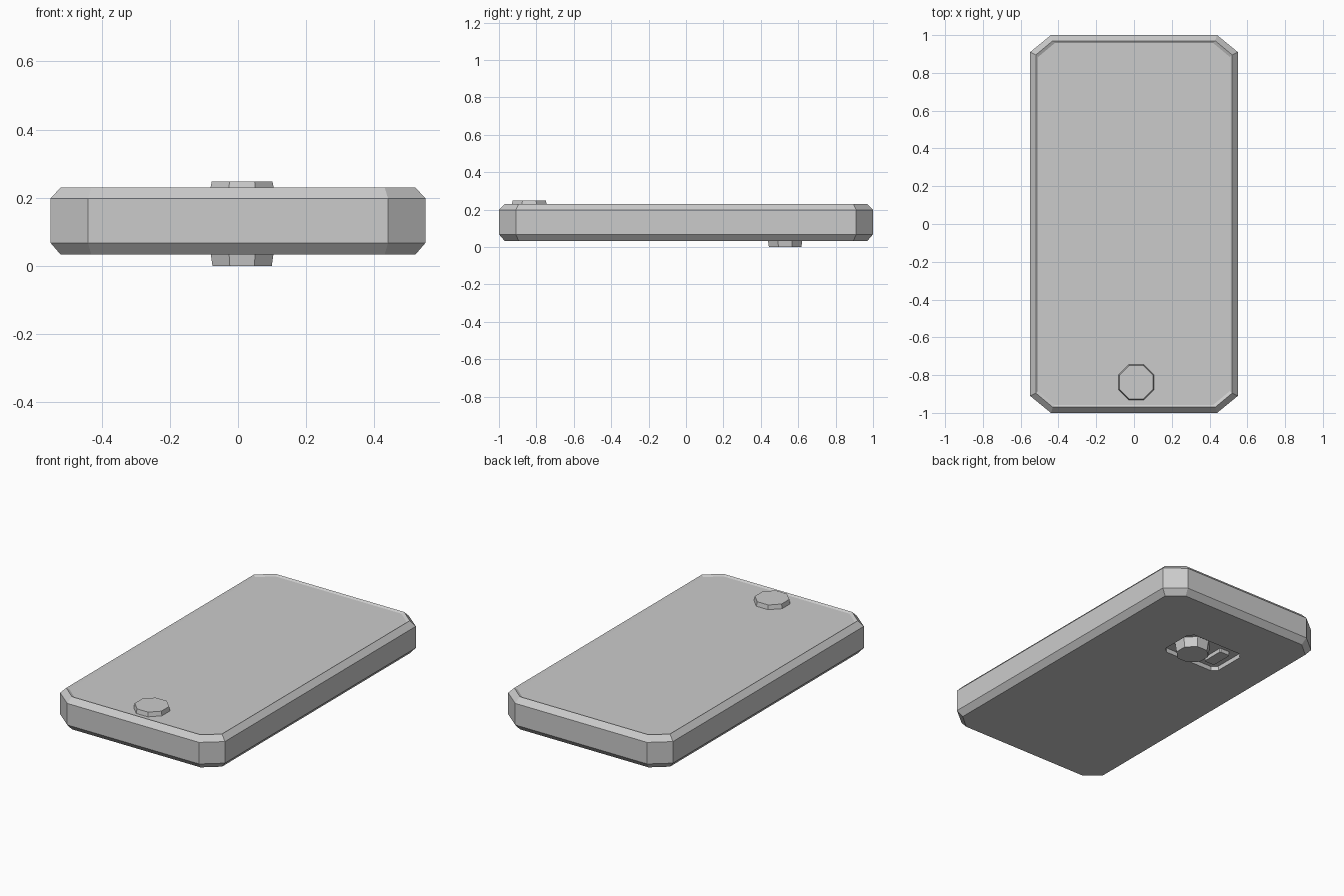
import bpy, bmesh

if "Cube" in bpy.data.objects:
    bpy.data.objects.remove(bpy.data.objects["Cube"])


def ring(hx, hy, cx, cy, z, x=0, y=0):
    """Chamfered rectangle: half sizes, corner cuts, height, centre."""
    quad = [(hx, hy - cy), (hx - cx, hy)]
    pts = quad + [(-a, b) for a, b in reversed(quad)]
    pts += [(-a, -b) for a, b in pts]
    return [(x + a, y + b, z) for a, b in pts]


def loft(name, rings):
    """Skin a stack of equal rings and cap both ends."""
    bm = bmesh.new()
    loops = [[bm.verts.new(p) for p in r] for r in rings]
    for lo, hi in zip(loops, loops[1:]):
        for i in range(len(lo)):
            j = (i + 1) % len(lo)
            bm.faces.new((lo[i], lo[j], hi[j], hi[i]))
    bm.faces.new(loops[0][::-1])
    bm.faces.new(loops[-1])
    bmesh.ops.recalc_face_normals(bm, faces=bm.faces[:])
    mesh = bpy.data.meshes.new(name)
    bm.to_mesh(mesh)
    bm.free()
    obj = bpy.data.objects.new(name, mesh)
    bpy.context.collection.objects.link(obj)
    return obj


def octagon(r, z, y):
    cut = r * 0.586
    return ring(r, r, cut, cut, z, 0.012, y)


# Body: bevelled slab with a shallow sunken screen
body = loft("body", [
    ring(0.52, 0.97, 0.09, 0.075, 0.033),
    ring(0.55, 1.00, 0.11, 0.09, 0.068),
    ring(0.55, 1.00, 0.11, 0.09, 0.198),
    ring(0.52, 0.97, 0.09, 0.075, 0.23),
    ring(0.507, 0.957, 0.087, 0.072, 0.222),
])

# Camera recess cut into the back
cutter = loft("camera_recess_cutter", [
    ring(0.195, 0.125, 0.03, 0.03, 0.0, -0.06, 0.537),
    ring(0.195, 0.125, 0.03, 0.03, 0.06, -0.06, 0.537),
])
cutter.hide_render = True
cutter.hide_viewport = True
cut = body.modifiers.new("camera_recess", "BOOLEAN")
cut.operation = "DIFFERENCE"
cut.solver = "EXACT"
cut.object = cutter

# Home button on the front, lens on the back
loft("home_button", [octagon(0.095, 0.218, -0.838), octagon(0.089, 0.248, -0.838)])
loft("camera_lens", [octagon(0.087, 0.0, 0.53), octagon(0.096, 0.064, 0.53)])

# Flash bar beside the lens
loft("flash", [
    ring(0.035, 0.07, 0.005, 0.005, 0.036, -0.165, 0.537),
    ring(0.035, 0.07, 0.005, 0.005, 0.064, -0.165, 0.537),
])
